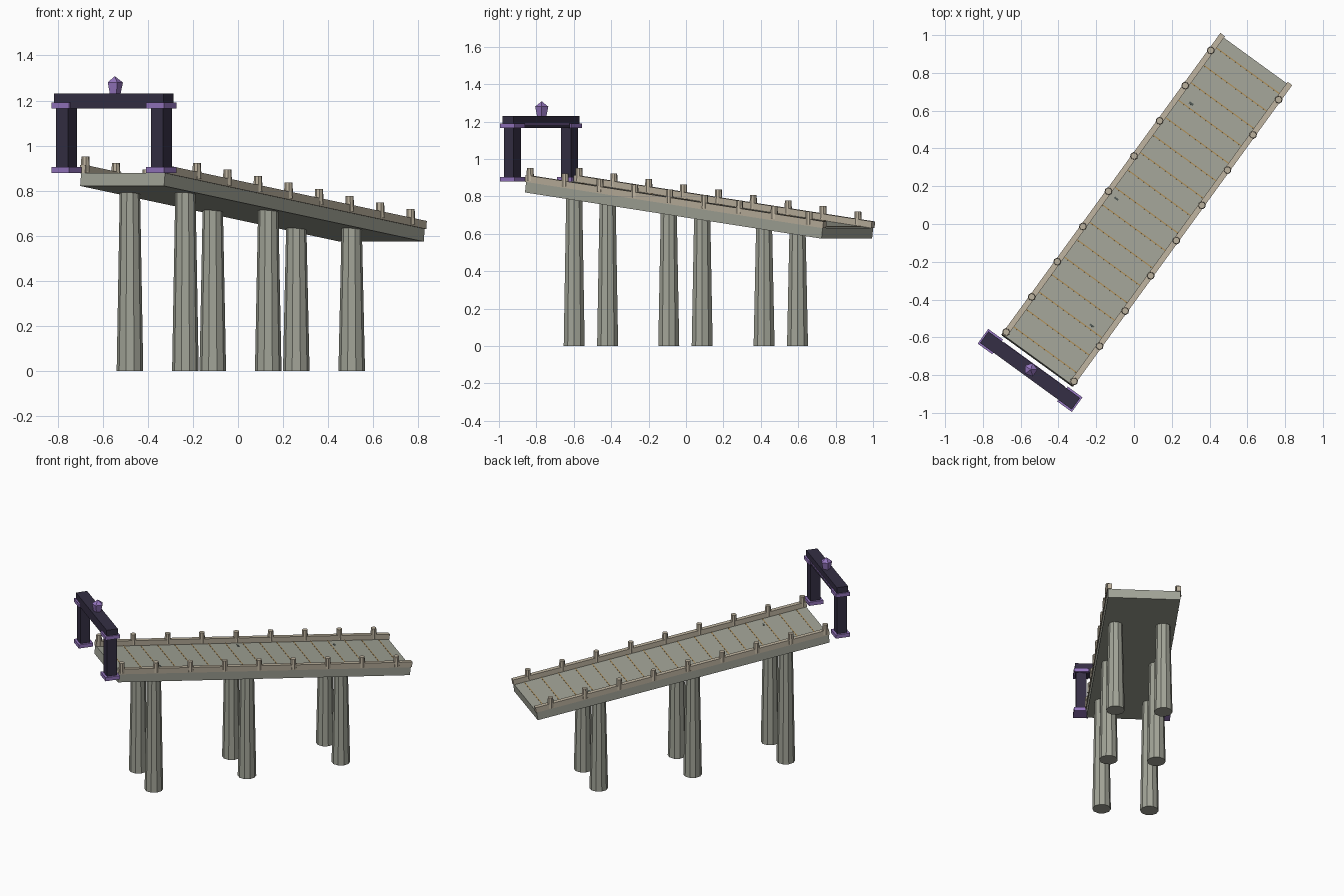
import bpy, bmesh, math
from mathutils import Matrix, Vector

if "Cube" in bpy.data.objects:
    bpy.data.objects.remove(bpy.data.objects["Cube"])

def mat(name, rgb):
    m = bpy.data.materials.new(name)
    m.diffuse_color = (*rgb, 1)
    m.use_nodes = True
    m.node_tree.nodes["Principled BSDF"].inputs["Base Color"].default_value = m.diffuse_color
    return m

STONE = mat("stone", (0.36, 0.37, 0.31))
CURB = mat("pale_stone", (0.50, 0.44, 0.34))
SEAM = mat("tan_seam", (0.42, 0.27, 0.10))
DARK = mat("dark_stone", (0.035, 0.028, 0.058))
VIOLET = mat("violet", (0.30, 0.18, 0.52))
CHIP = mat("chip", (0.08, 0.10, 0.09))

# The walkway runs along local x, turned 54 degrees and sloping down
SLOPE = 0.126
MID_Z = 0.7265
LEVEL = Matrix.Translation((0.064, 0.07, 0)) @ Matrix.Rotation(math.radians(54), 4, 'Z')
TILT = LEVEL @ Matrix.Translation((0, 0, MID_Z)) @ Matrix.Rotation(math.atan(SLOPE), 4, 'Y')

def finish(name, bm, frame, material):
    bmesh.ops.recalc_face_normals(bm, faces=bm.faces)
    me = bpy.data.meshes.new(name)
    bm.to_mesh(me)
    bm.free()
    me.materials.append(material)
    ob = bpy.data.objects.new(name, me)
    ob.matrix_world = frame
    bpy.context.collection.objects.link(ob)
    return ob

def box(name, centre, size, frame, material):
    bm = bmesh.new()
    bmesh.ops.create_cube(bm, size=1)
    bmesh.ops.scale(bm, vec=size, verts=bm.verts)
    bmesh.ops.translate(bm, vec=centre, verts=bm.verts)
    return finish(name, bm, frame, material)

def taper(name, x, y, z0, z1, r0, r1, sides, material):
    bm = bmesh.new()
    bmesh.ops.create_cone(bm, cap_ends=True, segments=sides,
                          radius1=r0, radius2=r1, depth=z1 - z0)
    bmesh.ops.translate(bm, vec=(x, y, (z0 + z1) / 2), verts=bm.verts)
    return finish(name, bm, LEVEL, material)

# Deck slab with thin seams between the planks
LENGTH, WIDTH, THICK = 1.975, 0.46, 0.058
box("deck", (0, 0, 0), (LENGTH, WIDTH, THICK), TILT, STONE)
for i in range(17):
    box("deck_seam", (-0.92 + i * 0.115, 0, THICK / 2), (0.006, 0.41, 0.003), TILT, SEAM)

# Small chips in the deck surface
for x, y, lx in ((0.60, 0.14, 0.012), (-0.045, 0.165, 0.01), (-0.67, -0.125, 0.01)):
    box("deck_chip", (x, y, THICK / 2), (lx, 0.025, 0.005), TILT, CHIP)

for side in (-1, 1):
    # Edge curbs and their posts
    box("edge_curb", (0, side * 0.22, THICK / 2 + 0.017), (1.985, 0.03, 0.036), TILT, CURB)
    for i in range(9):
        x = -0.955 + i * 0.2304
        top = MID_Z + THICK / 2 - SLOPE * x
        taper("curb_post", x, side * 0.222, top + 0.006, top + 0.076, 0.021, 0.018, 8, CURB)
    # Support pillars
    for x in (-0.715, -0.09, 0.54):
        taper("support_pillar", x, side * 0.152, 0, MID_Z - SLOPE * x - 0.02,
              0.059, 0.045, 10, STONE)
    # Gateway columns with base and capital
    y = side * 0.26
    box("gate_column", (-1.045, y, 1.03), (0.066, 0.066, 0.29), LEVEL, DARK)
    box("gate_base", (-1.045, y, 0.892), (0.096, 0.096, 0.025), LEVEL, VIOLET)
    box("gate_capital", (-1.045, y, 1.178), (0.096, 0.096, 0.025), LEVEL, VIOLET)

# Gateway beam with a thin inlay
box("gate_beam", (-1.045, 0, 1.198), (0.075, 0.60, 0.066), LEVEL, DARK)
box("gate_inlay", (-1.007, 0, 1.188), (0.004, 0.40, 0.006), LEVEL, VIOLET)

# Crystal on the beam
taper("crystal_body", -1.04, 0, 1.228, 1.28, 0.026, 0.037, 5, VIOLET)
taper("crystal_tip", -1.04, 0, 1.28, 1.307, 0.037, 0.002, 5, VIOLET)
